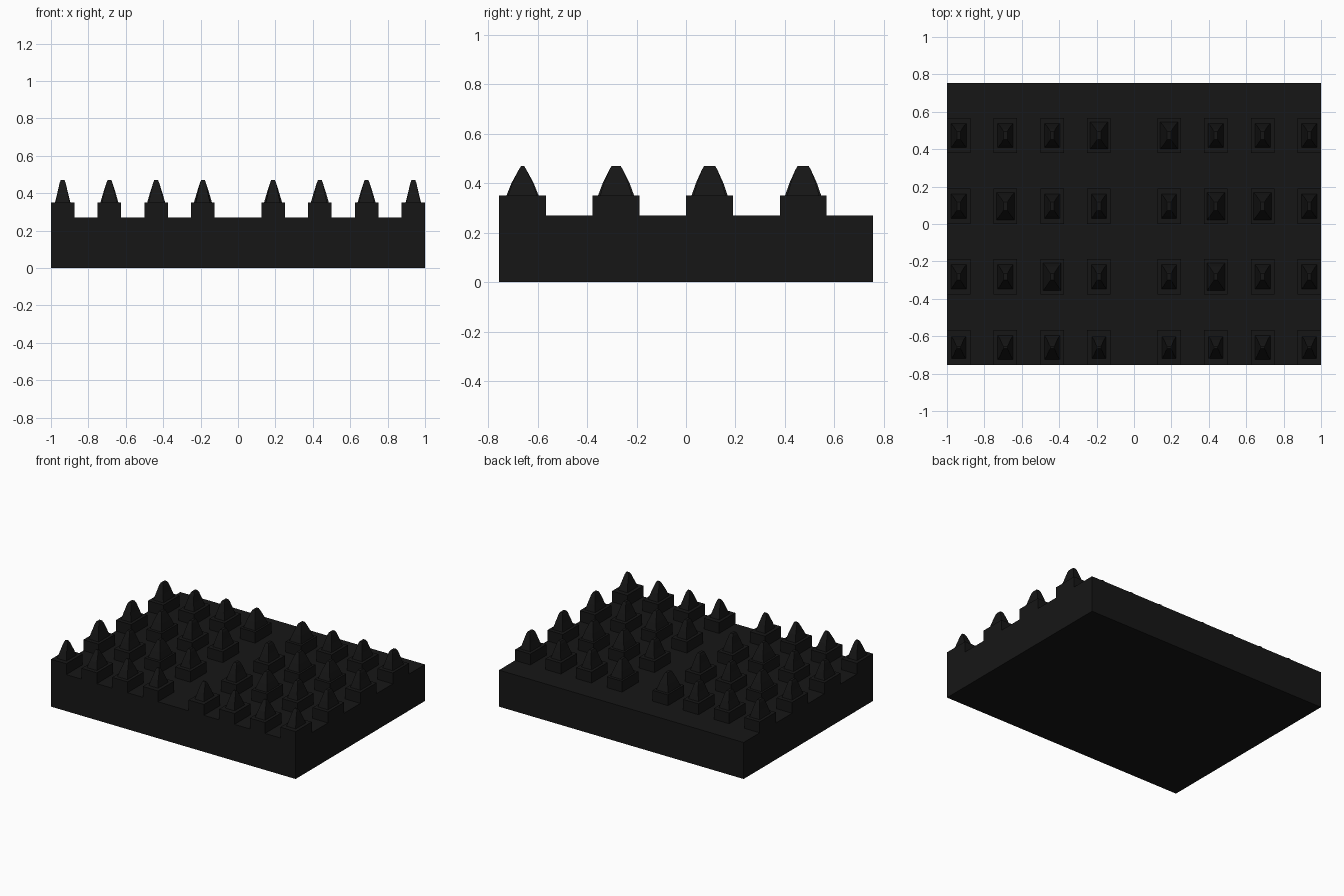
import bpy, bmesh

if "Cube" in bpy.data.objects:
    bpy.data.objects.remove(bpy.data.objects["Cube"])

# Shared near-black finish
dark = bpy.data.materials.new("dark_finish")
dark.diffuse_color = (0.008, 0.008, 0.008, 1)
dark.use_nodes = True
dark.node_tree.nodes["Principled BSDF"].inputs["Base Color"].default_value = dark.diffuse_color


def add_stack(bm, cx, cy, sections):
    """Closed tapered solid through rectangular sections (z, half x, half y)."""
    rings = []
    for z, hx, hy in sections:
        rings.append([bm.verts.new((cx + sx * hx, cy + sy * hy, z))
                      for sx, sy in ((-1, -1), (1, -1), (1, 1), (-1, 1))])
    bm.faces.new(rings[0][::-1])
    bm.faces.new(rings[-1])
    for lo, hi in zip(rings, rings[1:]):
        for i in range(4):
            j = (i + 1) % 4
            bm.faces.new((lo[i], lo[j], hi[j], hi[i]))


def finish(bm, name):
    mesh = bpy.data.meshes.new(name)
    bm.to_mesh(mesh)
    bm.free()
    mesh.materials.append(dark)
    obj = bpy.data.objects.new(name, mesh)
    bpy.context.collection.objects.link(obj)
    return obj


# Base slab
bm = bmesh.new()
add_stack(bm, 0, 0, [(0, 1, 0.755), (0.27, 1, 0.755)])
finish(bm, "base_slab")

# Grid: two groups of four columns either side of a central aisle
half = [0.1875 + 0.25 * i for i in range(4)]
columns = [-x for x in reversed(half)] + half
rows = [-0.6605 + 0.378 * i for i in range(4)]

# Spike size per column, front row first: s = small, m = medium, l = large
layout = ["smmsssms",
          "mmlmmlmm",
          "mlmmmllm",
          "mmmllmmm"]
sizes = {"s": (0.038, 0.059), "m": (0.041, 0.065), "l": (0.048, 0.073)}
tip_depth = [0.006, 0.018, 0.022, 0.022]

# Plinth blocks
bm = bmesh.new()
for y in rows:
    for x in columns:
        add_stack(bm, x, y, [(0.27, 0.0625, 0.0945), (0.35, 0.0625, 0.0945)])
finish(bm, "plinth_blocks")

# Tapered spikes, slightly blunted near the tip
bm = bmesh.new()
for y, keys, tip in zip(rows, layout, tip_depth):
    for x, key in zip(columns, keys):
        hx, hy = sizes[key]
        add_stack(bm, x, y, [(0.35, hx, hy),
                             (0.40, hx * 0.70, tip + (hy - tip) * 0.66),
                             (0.455, 0.016, tip + 0.009),
                             (0.47, 0.010, tip)])
finish(bm, "spikes")
